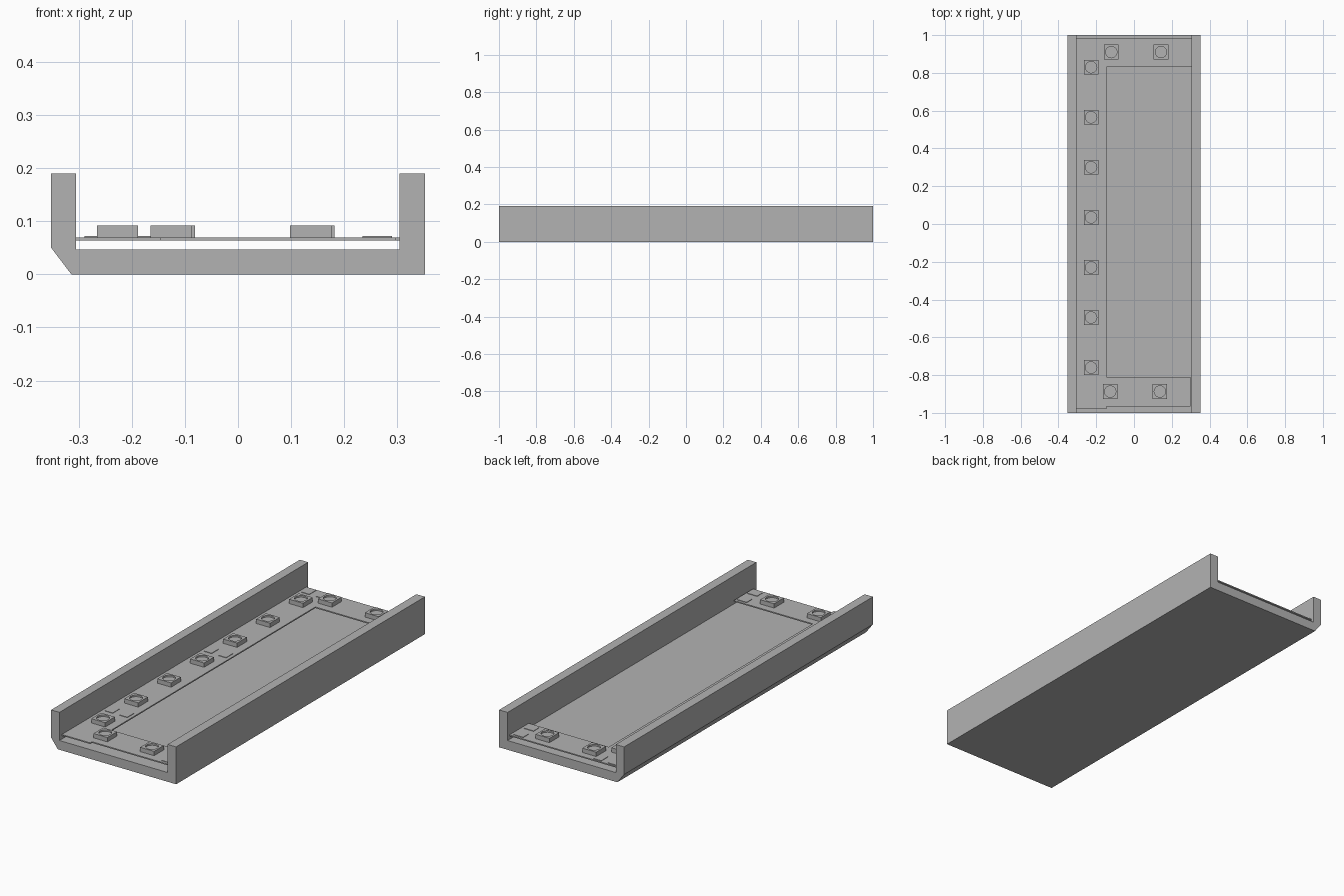
import bpy, bmesh
from math import cos, sin, tau

cube = bpy.data.objects.get("Cube")
if cube:
    bpy.data.objects.remove(cube, do_unlink=True)

grey = bpy.data.materials.new("plain grey")
grey.use_nodes = True
grey.diffuse_color = (0.45, 0.45, 0.45, 1)
grey.node_tree.nodes["Principled BSDF"].inputs["Base Color"].default_value = grey.diffuse_color


def finish(name, bm):
    bmesh.ops.recalc_face_normals(bm, faces=bm.faces)
    mesh = bpy.data.meshes.new(name)
    bm.to_mesh(mesh)
    bm.free()
    mesh.materials.append(grey)
    obj = bpy.data.objects.new(name, mesh)
    bpy.context.collection.objects.link(obj)
    return obj


def prism(name, outline, offset):
    """Extrude a closed outline of 3D points by an offset."""
    bm = bmesh.new()
    face = bm.faces.new([bm.verts.new(p) for p in outline])
    ext = bmesh.ops.extrude_face_region(bm, geom=[face], use_keep_orig=True)
    moved = [v for v in ext["geom"] if isinstance(v, bmesh.types.BMVert)]
    bmesh.ops.translate(bm, verts=moved, vec=offset)
    return finish(name, bm)


def plate(name, x0, x1, y0, y1, z0, z1):
    corners = [(x0, y0, z0), (x1, y0, z0), (x1, y1, z0), (x0, y1, z0)]
    return prism(name, corners, (0, 0, z1 - z0))


# U-shaped channel with one chamfered lower edge
profile = [(-0.314, 0), (0.352, 0), (0.352, 0.19), (0.304, 0.19), (0.304, 0.047),
           (-0.305, 0.047), (-0.305, 0.19), (-0.352, 0.19), (-0.352, 0.05)]
prism("channel", [(x, -1, z) for x, z in profile], (0, 2, 0))

# Thin circuit strips floating above the channel floor
BOTTOM, TOP = 0.064, 0.07
plate("side_strip", -0.305, -0.146, -0.98, 0.985, BOTTOM, TOP)
plate("back_strip", -0.146, 0.304, 0.83, 0.985, BOTTOM, TOP)
plate("front_strip", -0.146, 0.298, -0.965, -0.81, BOTTOM, TOP)

# Lamp body: square block with a round recess, made of stacked rings
SEGMENTS, HALF, RADIUS, LAMP_TOP = 24, 0.039, 0.03, 0.092


def lamp(name, x, y):
    bm = bmesh.new()
    rings = []
    for square, z in ((True, TOP), (True, LAMP_TOP), (False, LAMP_TOP), (False, LAMP_TOP - 0.008)):
        ring = []
        for i in range(SEGMENTS):
            c, s = cos(tau * i / SEGMENTS), sin(tau * i / SEGMENTS)
            r = HALF / max(abs(c), abs(s)) if square else RADIUS
            ring.append(bm.verts.new((x + r * c, y + r * s, z)))
        rings.append(ring)
    for low, high in zip(rings, rings[1:]):
        for i in range(SEGMENTS):
            j = (i + 1) % SEGMENTS
            bm.faces.new((low[i], low[j], high[j], high[i]))
    bm.faces.new(rings[0])
    bm.faces.new(rings[-1])
    finish(name, bm)


for i in range(7):
    lamp(f"side_lamp_{i + 1}", -0.227, 0.83 - 0.265 * i)
for i in range(2):
    lamp(f"back_lamp_{i + 1}", -0.12 + 0.263 * i, 0.91)
    lamp(f"front_lamp_{i + 1}", -0.126 + 0.263 * i, -0.887)

# Solder pads beside the lamps
PAD = 0.0725
for i, y in enumerate((-0.63, 0.165, 0.95)):
    for side, x in (("right", -0.267), ("left", -0.185)):
        plate(f"side_pad_{side}_{i + 1}", x - 0.022, x + 0.022, y - 0.027, y + 0.027, TOP, PAD)
for end, y in (("front", -0.887), ("back", 0.91)):
    for i, shift in enumerate((-0.042, 0.042)):
        plate(f"{end}_pad_{i + 1}", 0.235, 0.29, y + shift - 0.022, y + shift + 0.022, TOP, PAD)
